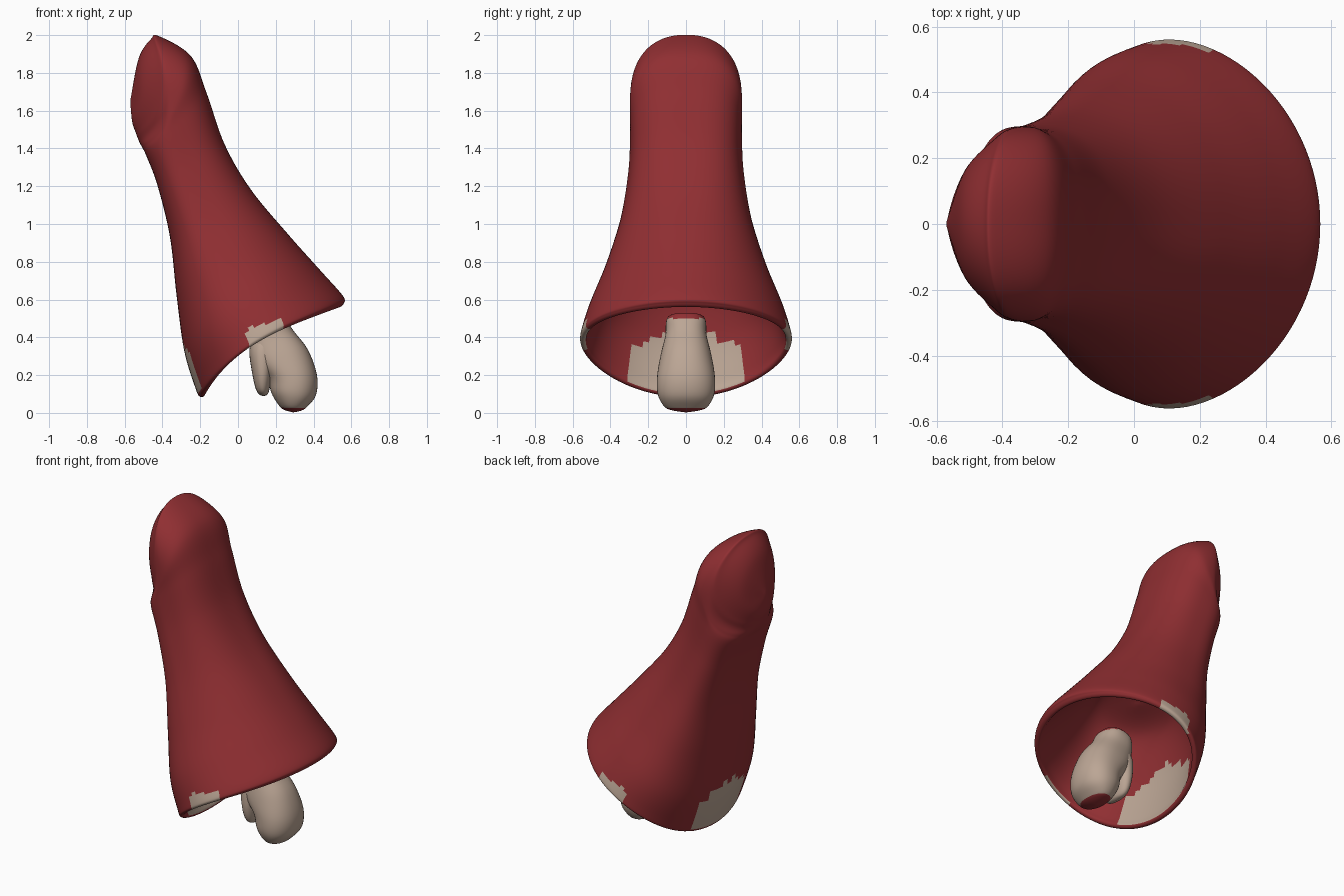
import bpy, bmesh, math


def material(name, color):
    m = bpy.data.materials.new(name)
    m.diffuse_color = color
    return m


RED = material("red_cloth", (0.28, 0.028, 0.032, 1))
TAN = material("pale_skin", (0.50, 0.38, 0.30, 1))


def spline(a, b, c, d, t):
    """Catmull-Rom blend of four stations."""
    return [0.5 * (2 * q + (r - p) * t + (2 * p - 5 * q + 4 * r - s) * t * t
                   + (3 * q - p - 3 * r + s) * t ** 3)
            for p, q, r, s in zip(a, b, c, d)]


def loft(name, stations, n, sub, paint):
    """Station: left x, left z, right x, right z, half width, sag, squareness, egg skew."""
    rows = []
    last = len(stations) - 1
    for i in range(last):
        k = [stations[max(0, min(last, j))] for j in (i - 1, i, i + 1, i + 2)]
        rows += [(i + s / sub, spline(*k, s / sub)) for s in range(sub)]
    rows.append((last, stations[-1]))
    bm = bmesh.new()
    rings = []
    for _, (lx, lz, rx, rz, w, sag, p, skew) in rows:
        dx, dz = rx - lx, rz - lz
        length = max(math.hypot(dx, dz), 1e-5)
        ring = []
        for j in range(n):
            a = 2 * math.pi * j / n
            c, s = math.cos(a), math.sin(a)
            u = math.copysign(abs(c) ** (2 / p), c)
            v = math.copysign(abs(s) ** (2 / p), s)
            off = sag * s * s * (1 - 0.4 * u) / length
            ring.append(bm.verts.new(((lx + rx) / 2 + u * dx / 2 - dz * off,
                                      w * v * (1 - skew * u),
                                      (lz + rz) / 2 + u * dz / 2 + dx * off)))
        rings.append(ring)
    for i in range(len(rings) - 1):
        for j in range(n):
            k = (j + 1) % n
            f = bm.faces.new((rings[i][j], rings[i][k], rings[i + 1][k], rings[i + 1][j]))
            f.material_index = paint(rows[i][0], f.calc_center_median())
    bm.faces.new(rings[0])
    bm.faces.new(rings[-1])
    bmesh.ops.recalc_face_normals(bm, faces=bm.faces[:])
    for f in bm.faces:
        f.smooth = True
    me = bpy.data.meshes.new(name)
    bm.to_mesh(me)
    bm.free()
    me.materials.append(RED)
    me.materials.append(TAN)
    ob = bpy.data.objects.new(name, me)
    bpy.context.collection.objects.link(ob)
    return ob


# Sleeve: cavity end, inner wall, rim, outer wall, rounded shoulder cap
cavity = [
    (-0.03, 0.80, -0.02, 0.81, 0.005, 0, 2, 0),
    (-0.20, 0.68, 0.16, 0.88, 0.27, 0, 2, 0),
    (-0.235, 0.42, 0.36, 0.73, 0.44, 0.03, 2, 0.1),
    (-0.195, 0.17, 0.495, 0.605, 0.515, 0.07, 2, 0.08),
    (-0.175, 0.10, 0.535, 0.562, 0.53, 0.08, 2, 0.07),
]
outer = [
    (-0.20, 0.085, 0.56, 0.58, 0.556, 0.08, 2, 0.07),
    (-0.225, 0.13, 0.555, 0.62, 0.554, 0.075, 2, 0.08),
    (-0.285, 0.33, 0.44, 0.75, 0.51, 0.045, 2.1, 0.13),
    (-0.325, 0.62, 0.27, 0.94, 0.42, 0.02, 2.3, 0.15),
    (-0.36, 0.93, 0.07, 1.18, 0.338, 0, 2.6, 0.15),
    (-0.425, 1.20, -0.07, 1.42, 0.298, 0, 2.8, 0.12),
    (-0.485, 1.36, -0.165, 1.69, 0.293, -0.01, 2.8, 0.07),
    (-0.51, 1.41, -0.25, 1.89, 0.297, -0.05, 2.6, 0),
    (-0.525, 1.44, -0.42, 1.995, 0.29, -0.10, 2.3, 0),
    (-0.54, 1.48, -0.46, 1.98, 0.265, -0.085, 2.15, 0),
    (-0.56, 1.54, -0.525, 1.88, 0.165, -0.03, 2, 0),
    (-0.57, 1.64, -0.569, 1.66, 0.008, 0, 2, 0),
]


def sleeve_paint(t, c):
    """Pale patches inside the cuff, at its back and at its sides."""
    y = abs(c.y)
    jag = 0.02 * math.sin(c.y * 60)
    if t < 4:
        return int(c.z + 0.4 * y < 0.47 + jag and c.x < 0.1 and y < 0.3)
    back = t > 5.5 and c.x < -0.17 and y < 0.22 and c.z < 0.4 - 0.4 * y + jag
    side = 0.05 < c.x < 0.24 and c.z < 0.43 + 0.3 * c.x and y > 0.48
    return int(back or side)


loft("sleeve", cavity + outer, 96, 8, sleeve_paint)

# Mitten-shaped hand whose wrist stub ends just inside the cuff
hand = [
    (0.15, 0.51, 0.16, 0.515, 0.005, 0, 2, 0),
    (0.075, 0.49, 0.22, 0.53, 0.08, 0, 2.4, 0),
    (0.06, 0.455, 0.25, 0.51, 0.105, 0, 2.5, 0),
    (0.06, 0.37, 0.29, 0.44, 0.11, 0, 2.4, 0),
    (0.085, 0.27, 0.37, 0.335, 0.135, 0, 2.3, 0),
    (0.155, 0.185, 0.418, 0.20, 0.153, 0, 2.2, 0),
    (0.177, 0.105, 0.413, 0.095, 0.15, 0, 2.2, 0),
    (0.22, 0.035, 0.365, 0.032, 0.115, 0, 2.2, 0),
    (0.25, 0.014, 0.335, 0.012, 0.07, 0, 2, 0),
    (0.29, 0.003, 0.295, 0.003, 0.005, 0, 2, 0),
]
loft("hand", hand, 40, 5, lambda t, c: int(0.025 < c.z < 0.5))

# Thumb folded along the palm, nearly as wide as the hand
thumb = [
    (0.075, 0.40, 0.2, 0.42, 0.09, 0, 2, 0),
    (0.06, 0.32, 0.2, 0.33, 0.115, 0, 2.2, 0),
    (0.075, 0.21, 0.185, 0.22, 0.12, 0, 2.2, 0),
    (0.093, 0.13, 0.17, 0.14, 0.10, 0, 2.2, 0),
    (0.113, 0.097, 0.158, 0.10, 0.065, 0, 2, 0),
    (0.134, 0.089, 0.138, 0.089, 0.004, 0, 2, 0),
]
loft("thumb", thumb, 28, 5, lambda t, c: 1)
